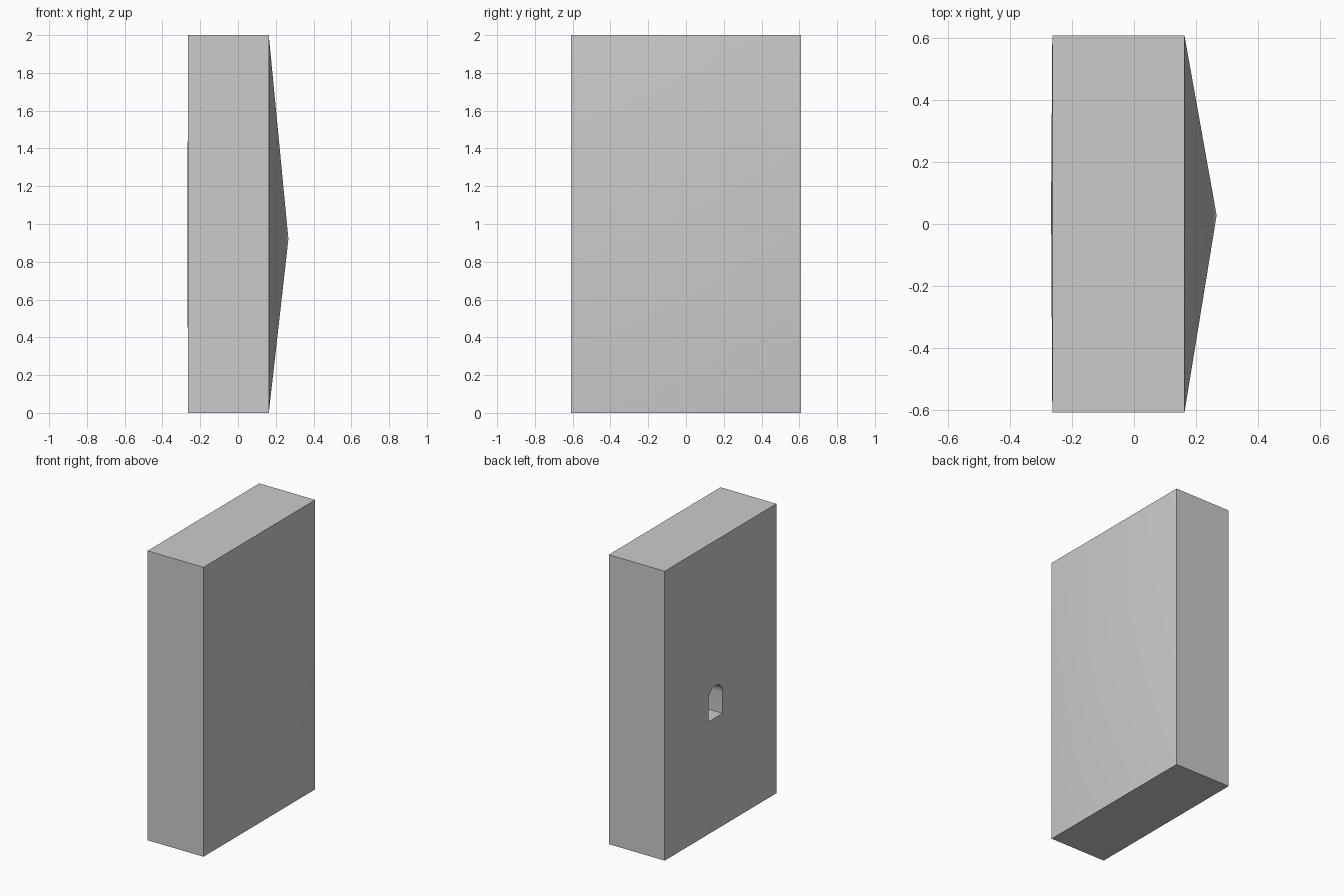
import bpy, bmesh, math

if "Cube" in bpy.data.objects:
    bpy.data.objects.remove(bpy.data.objects["Cube"])

def make_object(name, bm):
    bmesh.ops.recalc_face_normals(bm, faces=bm.faces)
    mesh = bpy.data.meshes.new(name)
    bm.to_mesh(mesh)
    bm.free()
    obj = bpy.data.objects.new(name, mesh)
    bpy.context.collection.objects.link(obj)
    return obj

# Slab whose two broad sides rise to shallow off-centre peaks
bm = bmesh.new()
bmesh.ops.create_cube(bm, size=1)
for v in bm.verts:
    v.co.x = 0.163 if v.co.x > 0 else -0.264
    v.co.y *= 1.22
    v.co.z = v.co.z * 2 + 1
bm.normal_update()
sides = {1: (0.267, 0.028, 0.92), -1: (-0.268, 0.06, 0.89)}
for sign, peak in sides.items():
    face = next(f for f in bm.faces if f.normal.x * sign > 0.9)
    centre = bmesh.ops.poke(bm, faces=[face])["verts"][0]
    centre.co = peak
slab = make_object("slab", bm)

# Arched cutter for the small niche
bm = bmesh.new()
cy, r, bottom, spring = 0.06, 0.077, 0.78, 0.925
profile = [(cy - r, bottom), (cy + r, bottom)]
for i in range(17):
    a = math.pi * i / 16
    profile.append((cy + r * math.cos(a), spring + r * math.sin(a)))
face = bm.faces.new([bm.verts.new((-0.4, y, z)) for y, z in profile])
new = bmesh.ops.extrude_face_region(bm, geom=[face])["geom"]
bmesh.ops.translate(bm, vec=(0.36, 0, 0),
                    verts=[g for g in new if isinstance(g, bmesh.types.BMVert)])
cutter = make_object("niche_cutter", bm)
cutter.hide_render = True

# Cut the niche and shade the shallow peaks smooth
bpy.context.view_layer.objects.active = slab
slab.select_set(True)
cut = slab.modifiers.new("niche", "BOOLEAN")
cut.operation = "DIFFERENCE"
cut.solver = "EXACT"
cut.object = cutter
bpy.ops.object.modifier_apply(modifier=cut.name)
bpy.data.objects.remove(cutter)
bpy.ops.object.shade_smooth_by_angle(angle=math.radians(30))
